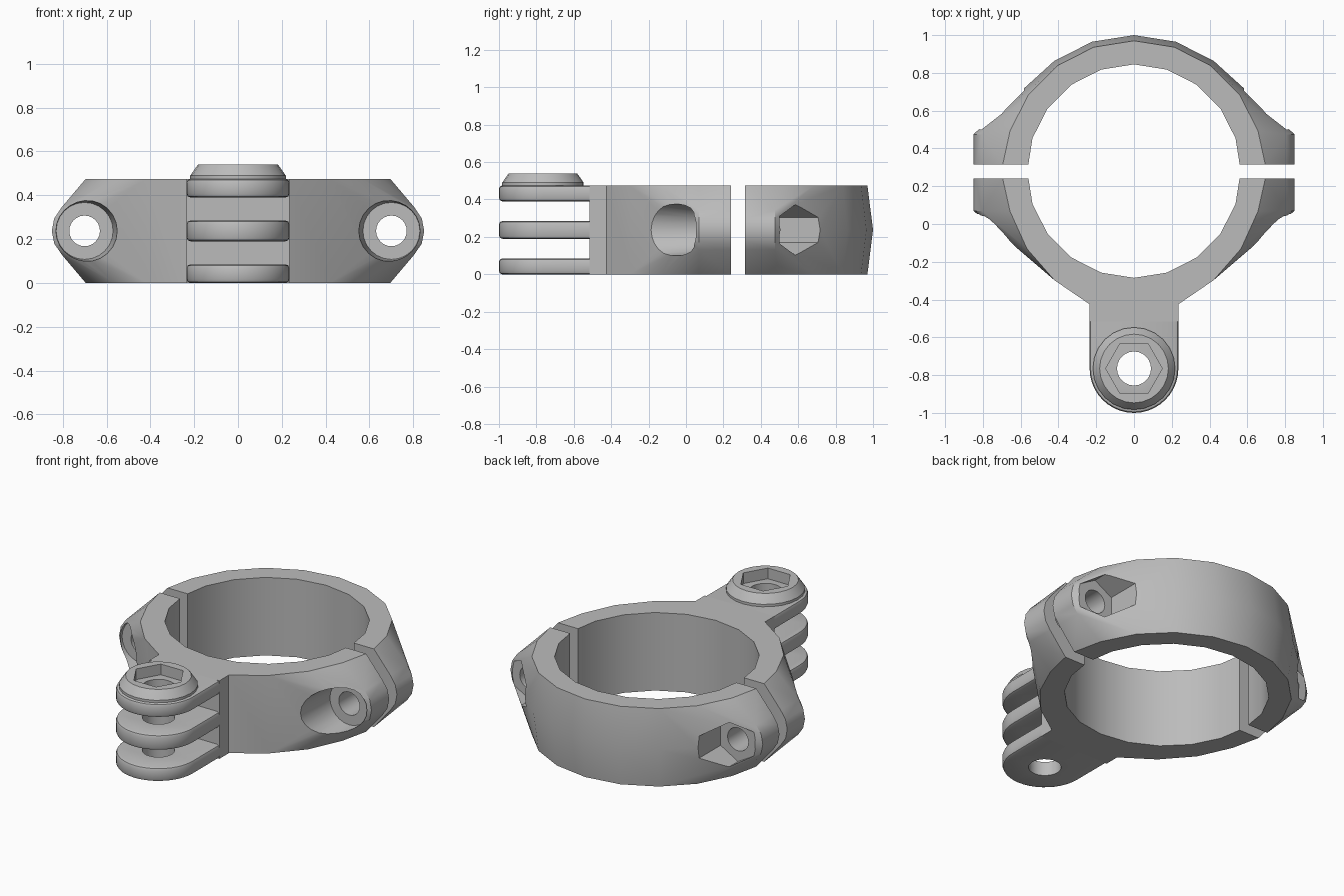
import bpy, bmesh, math
from mathutils import Vector

if "Cube" in bpy.data.objects:
    bpy.data.objects.remove(bpy.data.objects["Cube"], do_unlink=True)

grey = bpy.data.materials.new("plain grey")
grey.use_nodes = True
COLOUR = (0.5, 0.5, 0.5, 1)
grey.diffuse_color = COLOUR
grey.node_tree.nodes["Principled BSDF"].inputs["Base Color"].default_value = COLOUR

H = 0.475            # clamp height
MID = H / 2
RING_Y = 0.28        # centre of the ring
BOLT_X = 0.7         # clamp bolts
LUG_Y = -0.765       # pivot centre
LUG_R = 0.235
NECK_Y = -0.515      # where the prongs start


def finish(bm, name):
    bmesh.ops.recalc_face_normals(bm, faces=bm.faces)
    mesh = bpy.data.meshes.new(name)
    bm.to_mesh(mesh)
    bm.free()
    mesh.materials.append(grey)
    ob = bpy.data.objects.new(name, mesh)
    bpy.context.collection.objects.link(ob)
    return ob


def lathe(name, rings, sides, centre, along_y=False, phase=0.0):
    """Solid from (height, radius) rings, standing on z or lying along y."""
    bm = bmesh.new()
    loops = []
    for h, r in rings:
        loop = []
        for i in range(sides):
            a = phase + math.tau * i / sides
            u, v = r * math.cos(a), r * math.sin(a)
            co = (u, h, v) if along_y else (u, v, h)
            loop.append(bm.verts.new(Vector(centre) + Vector(co)))
        loops.append(loop)
    for a, b in zip(loops, loops[1:]):
        for i in range(sides):
            j = (i + 1) % sides
            bm.faces.new((a[i], a[j], b[j], b[i]))
    bm.faces.new(loops[0])
    bm.faces.new(loops[-1])
    return finish(bm, name)


def hull(name, points):
    bm = bmesh.new()
    for p in points:
        bm.verts.new(p)
    res = bmesh.ops.convex_hull(bm, input=bm.verts)
    inside = {g for g in res["geom_interior"] if isinstance(g, bmesh.types.BMVert)}
    bmesh.ops.delete(bm, geom=list(inside), context="VERTS")
    bmesh.ops.dissolve_limit(bm, angle_limit=0.02, verts=bm.verts, edges=bm.edges)
    return finish(bm, name)


def cut(ob, cutter):
    mod = ob.modifiers.new("cut", "BOOLEAN")
    mod.operation = "DIFFERENCE"
    mod.solver = "EXACT"
    mod.object = cutter
    bpy.context.view_layer.objects.active = ob
    bpy.ops.object.modifier_apply(modifier=mod.name)
    bpy.data.objects.remove(cutter, do_unlink=True)


def smooth(ob):
    bpy.ops.object.select_all(action="DESELECT")
    ob.select_set(True)
    bpy.context.view_layer.objects.active = ob
    bpy.ops.object.shade_smooth_by_angle(angle=math.radians(25))


def arc(radius, steps, z):
    return [(radius * math.cos(math.radians(18 * k)),
             RING_Y + radius * math.sin(math.radians(18 * k)), z) for k in steps]


def ears(y_split, y_end):
    """Rounded bolt ears and the flat split face."""
    pts = []
    for s in (-1, 1):
        pts += [(s * 0.695, y_split, z) for z in (0, H)]
        for y in (y_split, y_end):
            for i in range(16):
                a = math.tau * i / 16
                pts.append((s * (BOLT_X + 0.15 * math.cos(a)), y, MID + 0.15 * math.sin(a)))
    return pts


# Clamp halves: faceted outer bodies
back_pts = ears(0.315, 0.475) + arc(0.72, range(2, 9), MID)
front_pts = ears(0.24, 0.07)
for z in (0, H):
    back_pts += arc(0.69, range(1, 10), z)
    front_pts += arc(0.69, (-1, -9), z) + arc(0.7, (-2, -8), z) + arc(0.715, (-3, -7), z)
    front_pts += [(s * LUG_R, -0.425, z) for s in (-1, 1)]
back_half = hull("back_clamp_half", back_pts)
front_half = hull("front_clamp_half", front_pts)

# Round opening, bolt holes, head bores and nut pockets
for half in (back_half, front_half):
    cut(half, lathe("bore_cutter", [(-0.1, 0.565), (H + 0.1, 0.565)], 20, (0, RING_Y, 0)))
    for s in (-1, 1):
        centre = (s * BOLT_X, 0, MID)
        cut(half, lathe("bolt_cutter", [(-0.5, 0.07), (1.2, 0.07)], 24, centre, True))
        if half is front_half:
            pocket = lathe("head_cutter", [(-0.5, 0.165), (-0.2, 0.15), (0.07, 0.13)],
                           24, centre, True)
        else:
            pocket = lathe("nut_cutter", [(0.5, 0.135), (1.2, 0.135)], 6, centre, True, math.pi / 6)
        cut(half, pocket)
    smooth(half)

# Neck joining the front half to the prongs
hull("neck", [(s * LUG_R, y, z) for s in (-1, 1) for y in (NECK_Y, -0.425) for z in (0, H)])

# Three rounded pivot prongs
for name, low, high in (("lower_prong", 0, 0.085), ("middle_prong", 0.19, 0.285),
                        ("upper_prong", 0.39, H)):
    bm = bmesh.new()
    outline = [(LUG_R, NECK_Y), (-LUG_R, NECK_Y)]
    for i in range(21):
        a = math.pi + math.pi * i / 20
        outline.append((LUG_R * math.cos(a), LUG_Y + LUG_R * math.sin(a)))
    face = bm.faces.new([bm.verts.new((x, y, low)) for x, y in outline])
    res = bmesh.ops.extrude_face_region(bm, geom=[face])
    for v in res["geom"]:
        if isinstance(v, bmesh.types.BMVert):
            v.co.z = high
    rim = [e for e in bm.edges
           if abs(e.verts[0].co.z - e.verts[1].co.z) < 1e-4
           and min(v.co.y for v in e.verts) < NECK_Y - 0.01]
    bmesh.ops.bevel(bm, geom=rim, offset=0.018, segments=2, profile=0.5, affect="EDGES")
    prong = finish(bm, name)
    cut(prong, lathe("pivot_cutter", [(-0.1, 0.09), (0.7, 0.09)], 24, (0, LUG_Y, 0)))
    smooth(prong)

# Raised nut boss with a hexagonal recess
boss = lathe("nut_boss", [(0.462, 0.218), (0.49, 0.218), (0.53, 0.19), (0.54, 0.182)],
             24, (0, LUG_Y, 0))
cut(boss, lathe("hex_cutter", [(0.4, 0.15), (0.7, 0.15)], 6, (0, LUG_Y, 0)))
smooth(boss)
